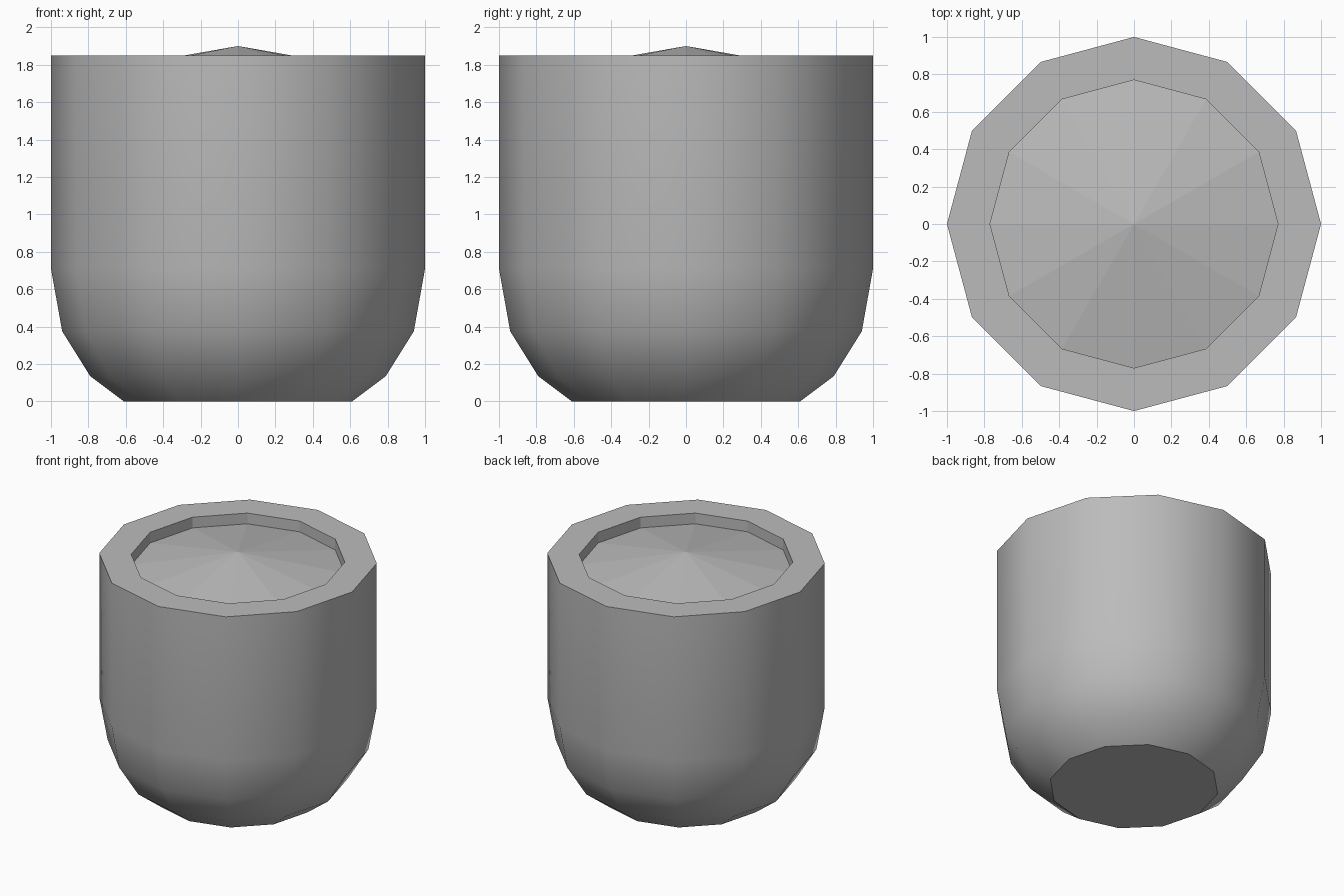
import bpy, bmesh, math

if "Cube" in bpy.data.objects:
    bpy.data.objects.remove(bpy.data.objects["Cube"], do_unlink=True)

SIDES = 12

grey = bpy.data.materials.new("plain grey")
grey.use_nodes = True
grey.diffuse_color = (0.5, 0.5, 0.5, 1)
grey.node_tree.nodes["Principled BSDF"].inputs["Base Color"].default_value = (0.5, 0.5, 0.5, 1)


def lathe(name, profile, smooth_bands):
    """Turn (radius, height) points about z; the ends close in a disc or an apex."""
    bm = bmesh.new()
    rings = []
    for r, z in profile:
        if r == 0:
            rings.append([bm.verts.new((0, 0, z))] * SIDES)
        else:
            turn = [2 * math.pi * i / SIDES for i in range(SIDES)]
            rings.append([bm.verts.new((r * math.cos(a), r * math.sin(a), z)) for a in turn])
    bm.faces.new(rings[0][::-1])
    for band, (low, high) in enumerate(zip(rings, rings[1:])):
        for i in range(SIDES):
            j = (i + 1) % SIDES
            corners = [low[i], low[j], high[j], high[i]]
            face = bm.faces.new(list(dict.fromkeys(corners)))
            face.smooth = band < smooth_bands
    # Keep the rim and base crisp
    for edge in bm.edges:
        edge.smooth = edge.calc_face_angle(0) < math.radians(35)
    mesh = bpy.data.meshes.new(name)
    bm.to_mesh(mesh)
    bm.free()
    mesh.materials.append(grey)
    obj = bpy.data.objects.new(name, mesh)
    bpy.context.collection.objects.link(obj)
    return obj


# Rounded cup: base, curved flank, straight wall, rim, recess and shallow cone
lathe("cup_body", [(0.61, 0), (0.79, 0.135), (0.94, 0.375), (1, 0.71), (1, 1.85),
                   (0.77, 1.85), (0.77, 1.765), (0, 1.9)], 4)
